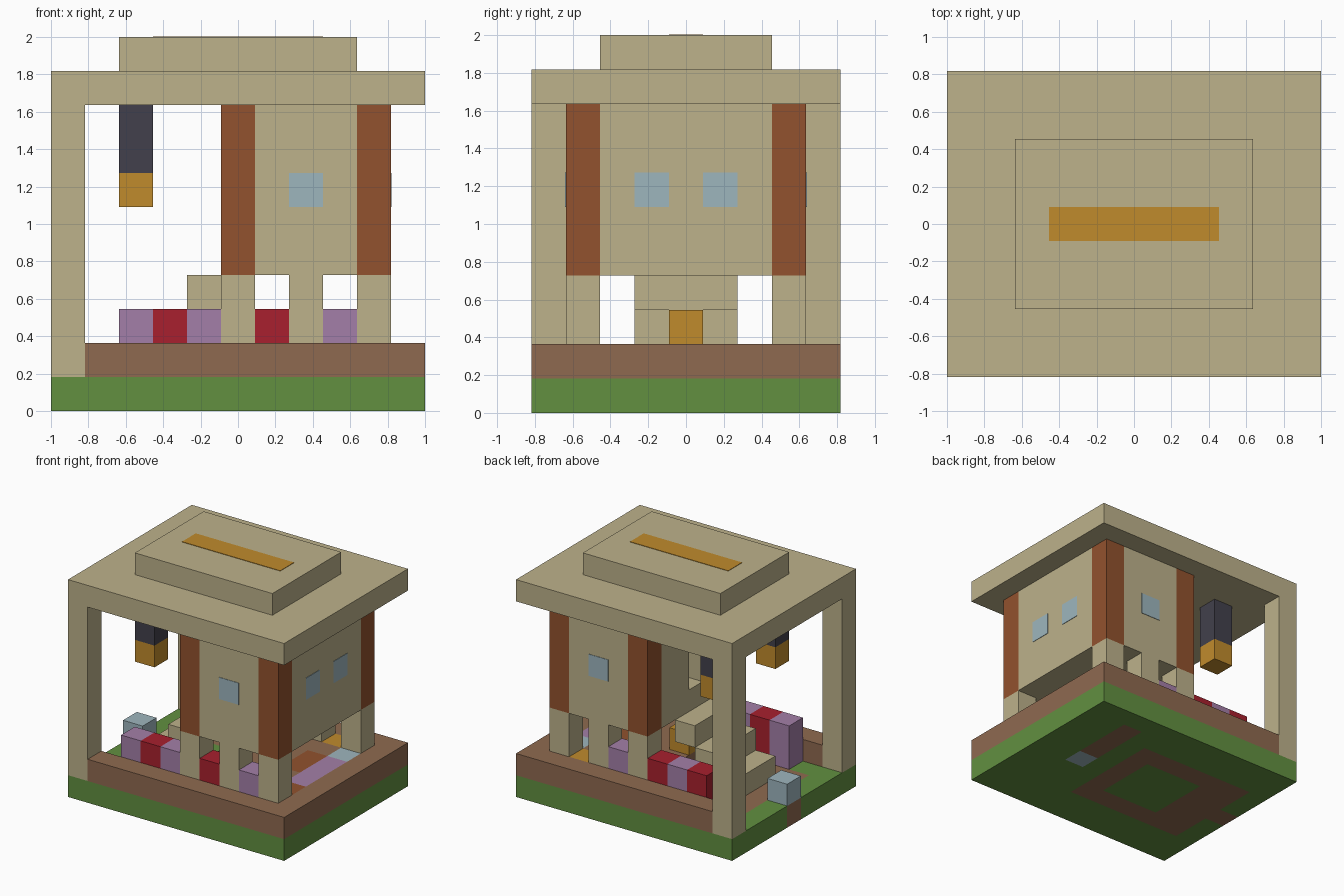
import bpy
import bmesh

cube = bpy.data.objects.get("Cube")
if cube:
    bpy.data.objects.remove(cube, do_unlink=True)

U = 2 / 11          # one block
NX, NY = 11, 9      # footprint in blocks


def linear(c):
    c /= 255
    return c / 12.92 if c < 0.04045 else ((c + 0.055) / 1.055) ** 2.4


def material(name, r, g, b):
    m = bpy.data.materials.new(name)
    m.use_nodes = True
    col = (linear(r), linear(g), linear(b), 1)
    m.diffuse_color = col
    m.node_tree.nodes["Principled BSDF"].inputs["Base Color"].default_value = col
    return m


TAN = material("tan stone", 189, 178, 139)
GREEN = material("grass green", 98, 144, 64)
BROWN = material("earth brown", 143, 106, 80)
RUST = material("rust timber", 146, 82, 46)
RED = material("red", 168, 32, 46)
PURPLE = material("purple", 164, 127, 168)
ORANGE = material("amber", 192, 139, 44)
SLATE = material("dark slate", 66, 64, 76)
BLUE = material("pale blue", 158, 182, 190)


def block(name, mat, x, y, z):
    """Box from block ranges; a plain number means a single block."""
    spans = [s if isinstance(s, tuple) else (s, s + 1) for s in (x, y, z)]
    bm = bmesh.new()
    bmesh.ops.create_cube(bm, size=1)
    offset = (-NX / 2, -NY / 2, 0)
    for v in bm.verts:
        v.co = [((lo + hi) / 2 + c * (hi - lo) + o) * U
                for (lo, hi), c, o in zip(spans, v.co, offset)]
    me = bpy.data.meshes.new(name)
    bm.to_mesh(me)
    bm.free()
    me.materials.append(mat)
    ob = bpy.data.objects.new(name, me)
    bpy.context.collection.objects.link(ob)
    return ob


# Grass base with inlaid path cells
def ground_index(i, j):
    if (i, j) == (8, 4):
        return 2
    ring = 1 <= i <= 6 and 2 <= j <= 6 and not (3 <= i <= 5 and 3 <= j <= 5)
    return int(ring or (i, j) == (0, 4) or (i == 8 and 5 <= j <= 7))


bm = bmesh.new()
bmesh.ops.create_grid(bm, x_segments=NX, y_segments=NY, size=1)
for v in bm.verts:
    v.co.y *= NY / NX
for f in bm.faces:
    c = f.calc_center_median()
    f.material_index = ground_index(int(c.x / U + NX / 2), int(c.y / U + NY / 2))
me = bpy.data.meshes.new("grass_base")
bm.to_mesh(me)
bm.free()
for m in (GREEN, BROWN, BLUE):
    me.materials.append(m)
base = bpy.data.objects.new("grass_base", me)
bpy.context.collection.objects.link(base)
solid = base.modifiers.new("thickness", "SOLIDIFY")
solid.thickness = U
solid.offset = 1

# Raised earth border
block("border_front", BROWN, (1, 11), 0, 1)
block("border_back", BROWN, (1, 11), 8, 1)
block("border_side", BROWN, 10, (1, 8), 1)

# Floor under the house, with coloured tiles
tiles = {(9, 2): RUST, (9, 3): PURPLE, (9, 4): PURPLE, (9, 5): PURPLE,
         (9, 6): BLUE, (8, 7): ORANGE, (8, 4): RUST, (8, 5): RUST}
block("house_floor", BROWN, (5, 8), (2, 7), 1)
for j in range(2, 7):
    for i in (8, 9):
        block("floor_tile", tiles.get((i, j), BROWN), i, j, 1)
block("door_mat", ORANGE, 8, 7, 1)

# Planters along both long sides, alternating colours
spots = [(i, 1) for i in (2, 3, 4, 6, 8)] + [(i, 7) for i in (2, 3, 4, 6)]
for n, (i, j) in enumerate(spots):
    block("planter", RED if n % 2 else PURPLE, i, j, (1, 3))

# House: legs, timber corners, floor, walls
for j in (1, 7):
    for i in (5, 7, 9):
        block("house_leg", TAN, i, j, (1, 4))
    for i in (5, 9):
        block("corner_timber", RUST, i, j, (4, 9))
    block("long_wall", TAN, (6, 9), j, (4, 9))
block("upper_floor", TAN, (6, 9), (2, 7), 4)
block("right_wall", TAN, 9, (2, 7), (4, 9))
block("door_wall_front", TAN, 5, (2, 4), (4, 9))
block("door_wall_back", TAN, 5, (5, 7), (4, 9))
block("door_sill", TAN, 5, 4, 4)
block("door_header", TAN, 5, 4, (7, 9))

# Window plates
T = 0.02
for y in ((1 - T, 1), (8, 8 + T)):
    block("long_wall_window", BLUE, (7, 8), y, 6)
for j in (3, 5):
    block("right_wall_window", BLUE, (10, 10 + T), j, 6)

# Floating stairs and the amber chest behind them
for n in range(3):
    block("stair_step", TAN, 2 + n, (3, 6), 1 + n)
block("chest", ORANGE, 5, 4, 2)

# Entrance block, posts and lanterns
block("entrance_block", BLUE, 0, 4, 1)
for j in (0, 8):
    block("roof_post", TAN, 0, j, (1, 9))
for j in (2, 6):
    block("lantern_hanger", SLATE, 2, j, (7, 9))
    block("lantern_light", ORANGE, 2, j, 6)

# Roof
block("roof_slab", TAN, (0, 11), (0, 9), 9)
block("roof_cap", TAN, (2, 9), (2, 7), 10)
block("roof_stripe", ORANGE, (3, 8), 4, (11, 11 + T))
